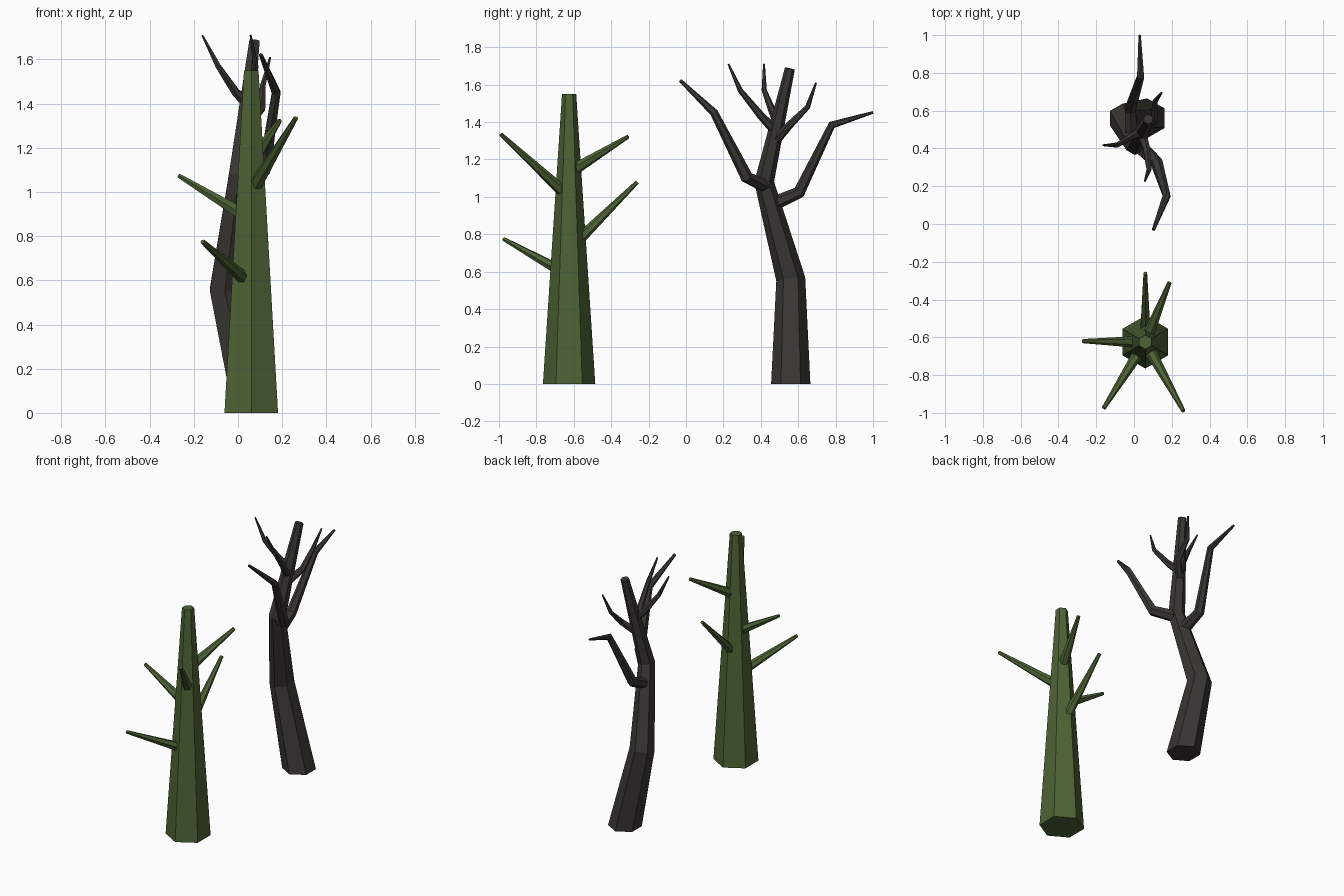
import bpy, bmesh
from math import cos, sin, pi
from mathutils import Vector

if "Cube" in bpy.data.objects:
    bpy.data.objects.remove(bpy.data.objects["Cube"])

def material(name, rgb):
    m = bpy.data.materials.new(name)
    m.diffuse_color = (*rgb, 1)
    m.use_nodes = True
    m.node_tree.nodes["Principled BSDF"].inputs["Base Color"].default_value = m.diffuse_color
    return m

def limb(name, mat, points, radii, sides=6):
    """Tapered flat-sided tube along a path, with mitred joints and capped ends."""
    pts = [Vector(p) for p in points]
    bm = bmesh.new()
    rings = []
    for i, (p, r) in enumerate(zip(pts, radii)):
        d = Vector()
        if i > 0:
            d += (p - pts[i - 1]).normalized()
        if i < len(pts) - 1:
            d += (pts[i + 1] - p).normalized()
        if p.z == 0:
            d = Vector((0, 0, 1))      # foot stays flat on the ground
        q = Vector((0, 0, 1)).rotation_difference(d)
        angles = [pi / 2 + 2 * pi * k / sides for k in range(sides)]
        rings.append([bm.verts.new(p + q @ Vector((r * cos(a), r * sin(a), 0)))
                      for a in angles])
    for a, b in zip(rings, rings[1:]):
        for k in range(sides):
            n = (k + 1) % sides
            bm.faces.new((a[k], a[n], b[n], b[k]))
    bm.faces.new(rings[0][::-1])
    bm.faces.new(rings[-1])
    me = bpy.data.meshes.new(name)
    bm.to_mesh(me)
    bm.free()
    me.materials.append(mat)
    ob = bpy.data.objects.new(name, me)
    bpy.context.collection.objects.link(ob)
    return ob

green = material("green_bark", (0.075, 0.125, 0.035))
dark = material("dark_bark", (0.042, 0.038, 0.032))

# Green tree: straight trunk with five spikes growing from its axis
cx, cy = 0.06, -0.625
limb("green_trunk", green, [(cx, cy, 0), (cx, cy, 1.55)], [0.14, 0.038])
spikes = [
    (0.58, (-0.16, -0.975, 0.775)),
    (0.72, (0.06, -0.26, 1.08)),
    (0.875, (-0.27, -0.62, 1.075)),
    (1.00, (0.262, -0.99, 1.335)),
    (1.13, (0.188, -0.31, 1.322)),
]
for i, (z, tip) in enumerate(spikes, 1):
    limb(f"green_branch_{i}", green, [(cx, cy, z), tip], [0.034, 0.011])

# Dark tree: crooked trunk
limb("dark_trunk", dark,
     [(0.07, 0.56, 0), (-0.06, 0.56, 0.56), (0.005, 0.418, 1.08), (0.075, 0.555, 1.685)],
     [0.105, 0.078, 0.053, 0.027])

# Two long bent boughs
limb("dark_bough_front", dark,
     [(0.0, 0.44, 1.05), (0.12, 0.325, 1.105), (0.173, 0.15, 1.45), (0.103, -0.03, 1.622)],
     [0.04, 0.034, 0.022, 0.009])
limb("dark_bough_back", dark,
     [(-0.01, 0.44, 0.95), (-0.02, 0.605, 1.025), (0.035, 0.78, 1.385), (0.03, 1.0, 1.452)],
     [0.04, 0.033, 0.021, 0.007])

# Three small crooked twigs near the top
twigs = {
    "left": [(0.045, 0.49, 1.40), (-0.01, 0.465, 1.45), (-0.09, 0.418, 1.57), (-0.162, 0.417, 1.71)],
    "front": [(0.04, 0.48, 1.35), (0.065, 0.40, 1.435), (0.08, 0.29, 1.57), (0.057, 0.227, 1.71)],
    "back": [(0.03, 0.47, 1.29), (0.105, 0.55, 1.38), (0.112, 0.65, 1.48), (0.146, 0.695, 1.61)],
}
for name, path in twigs.items():
    limb(f"dark_twig_{name}", dark, path, [0.027, 0.021, 0.014, 0.005])
